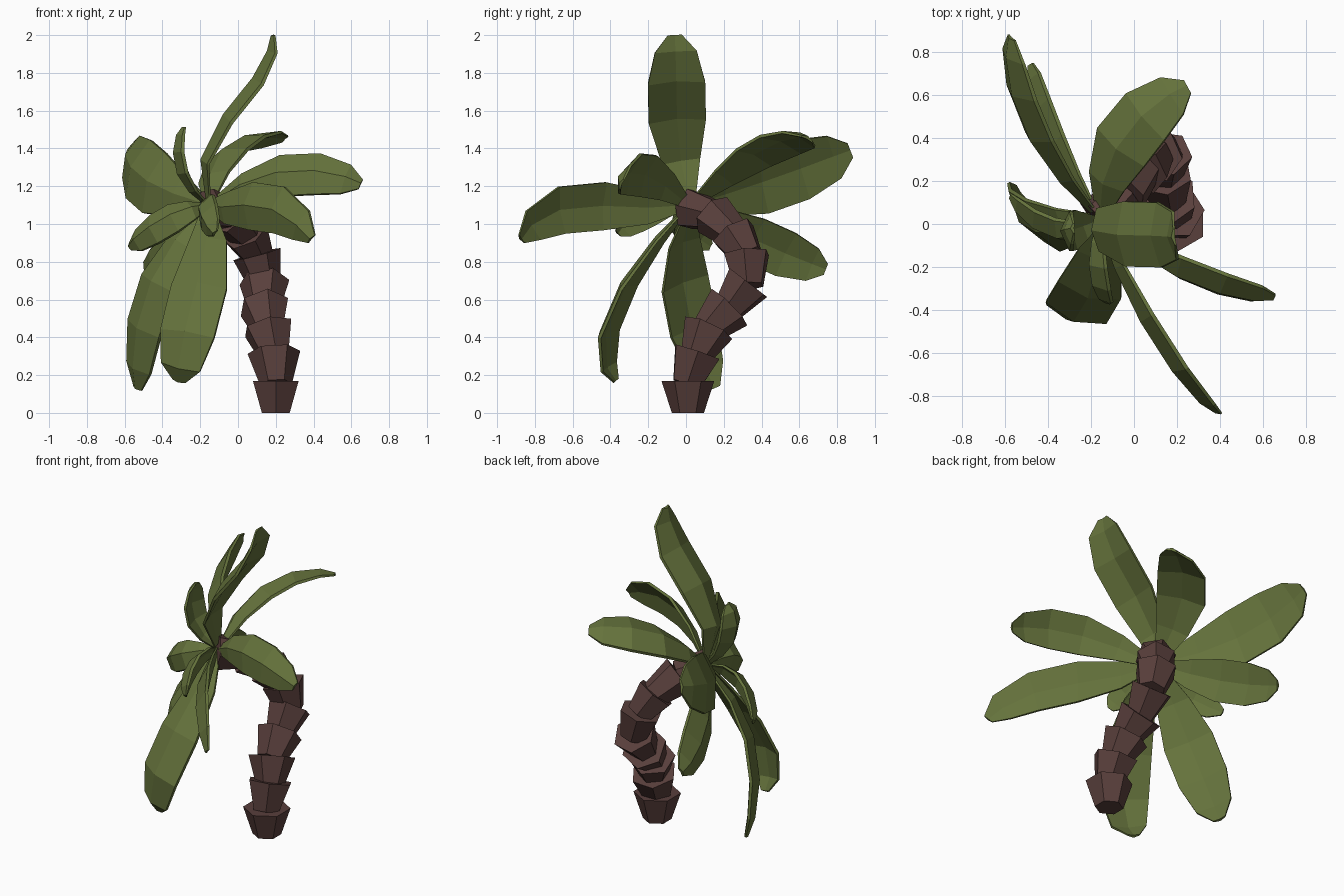
import bpy, bmesh
from mathutils import Vector, Matrix

if "Cube" in bpy.data.objects:
    bpy.data.objects.remove(bpy.data.objects["Cube"])


def material(name, rgb):
    m = bpy.data.materials.new(name)
    m.diffuse_color = (*rgb, 1)
    m.use_nodes = True
    m.node_tree.nodes["Principled BSDF"].inputs["Base Color"].default_value = m.diffuse_color
    return m


GREEN = material("leaf_green", (0.13, 0.17, 0.045))
BROWN = material("bark_brown", (0.10, 0.05, 0.045))
CROWN = Vector((-0.16, 0.02, 1.1))
OUTWARD = Vector((-0.8, -0.6, 0.1))
TAPER = {0: 0.25, 0.2: 0.66, 0.45: 0.98, 0.7: 0.98, 0.9: 0.72, 1: 0.24}


def finish(bm, name, mat):
    bmesh.ops.recalc_face_normals(bm, faces=bm.faces)
    me = bpy.data.meshes.new(name)
    bm.to_mesh(me)
    bm.free()
    me.materials.append(mat)
    ob = bpy.data.objects.new(name, me)
    bpy.context.collection.objects.link(ob)


def through(pts, s):
    """Smooth polynomial curve through evenly spaced points, s from 0 to 1."""
    n = len(pts) - 1
    out = Vector()
    for i, p in enumerate(pts):
        k = 1
        for j in range(n + 1):
            if j != i:
                k *= (s * n - j) / (i - j)
        out += p * k
    return out


# Trunk: stacked flared frustums following a hooked path
path = [Vector(p) for p in [
    (0.2, 0.01, 0), (0.2, 0.01, 0.17), (0.19, 0.06, 0.32), (0.16, 0.12, 0.45),
    (0.14, 0.23, 0.56), (0.14, 0.33, 0.69), (0.1, 0.32, 0.84), (0.04, 0.25, 0.95),
    (-0.05, 0.14, 1.05), (-0.17, 0.02, 1.08)]]
bm = bmesh.new()
for i, (a, b) in enumerate(zip(path, path[1:])):
    axis = b - a
    start = a - axis * (0.12 if i else 0)
    turn = axis.to_track_quat('Z', 'Y').to_matrix().to_4x4() @ Matrix.Rotation(0.35 * i, 4, 'Z')
    bmesh.ops.create_cone(bm, cap_ends=True, segments=6, radius1=0.085,
                          radius2=0.14 - 0.0004 * i * i, depth=(b - start).length,
                          matrix=Matrix.Translation((start + b) / 2) @ turn)
finish(bm, "trunk", BROWN)


# Leaf: folded blade swept from the crown through the given points
def leaf(name, width, *points, across=None):
    pts = [Vector(p) for p in points]
    pts.insert(0, CROWN.lerp(pts[0], 0.1))
    across = Vector(across) if across else OUTWARD.cross(pts[-1] - pts[0])
    bm = bmesh.new()
    rings = []
    for s, f in TAPER.items():
        p = through(pts, s)
        t = (through(pts, s + 0.05) - through(pts, s - 0.05)).normalized()
        w = (across - t * across.dot(t)).normalized()
        n = t.cross(w)
        if n.dot(OUTWARD) < 0:
            n = -n
        half = w * width * f / 2
        ridge = p + n * 0.035 * f
        thick = n * (0.006 + 0.012 * f)
        edge = thick / 2
        ring = [p - half - edge, ridge - thick, p + half - edge,
                p + half + edge, ridge + thick, p - half + edge]
        rings.append([bm.verts.new(v) for v in ring])
    for a, b in zip(rings, rings[1:]):
        for k in range(6):
            j = (k + 1) % 6
            bm.faces.new((a[k], a[j], b[j], b[k]))
    for r in (rings[0], rings[-1]):
        bm.faces.new((r[0], r[1], r[4], r[5]))
        bm.faces.new((r[1], r[2], r[3], r[4]))
    finish(bm, name, GREEN)


# Large leaves
leaf("leaf_up", 0.31, (-0.11, -0.04, 1.45), (0.1, -0.05, 1.72), (0.19, -0.06, 2), across=(-0.1, 1, 0))
leaf("leaf_back_left", 0.35, (-0.46, 0.45, 1.23), (-0.57, 0.87, 1.39), across=(0.35, -0.1, 1))
leaf("leaf_back_low", 0.26, (-0.37, 0.39, 0.9), (-0.48, 0.74, 0.76), across=(0.3, 0.25, 1))
leaf("leaf_back_right", 0.3, (-0.04, 0.39, 1.37), (0.25, 0.64, 1.45), across=(-0.8, 0.45, -0.35))
leaf("leaf_right", 0.24, (0.26, -0.22, 1.26), (0.65, -0.34, 1.21), across=(0, 0.4, 0.9))
leaf("leaf_front_right", 0.26, (0.01, -0.32, 1.09), (0.2, -0.63, 1.08), (0.39, -0.87, 0.92))
leaf("leaf_front_down", 0.31, (-0.18, -0.23, 0.78), (-0.26, -0.4, 0.45), (-0.31, -0.37, 0.17), across=(0.95, -0.35, -0.2))
leaf("leaf_left_down", 0.31, (-0.44, 0, 0.64), (-0.53, 0.15, 0.13))
# Small inner leaves
leaf("small_leaf_up", 0.19, (-0.28, -0.03, 1.3), (-0.28, -0.02, 1.51), across=(0, 1, 0))
leaf("small_leaf_left", 0.18, (-0.36, -0.02, 1.02), (-0.57, 0.13, 0.88))
leaf("small_leaf_front", 0.18, (-0.16, -0.2, 1.07), (-0.12, -0.36, 0.95))
